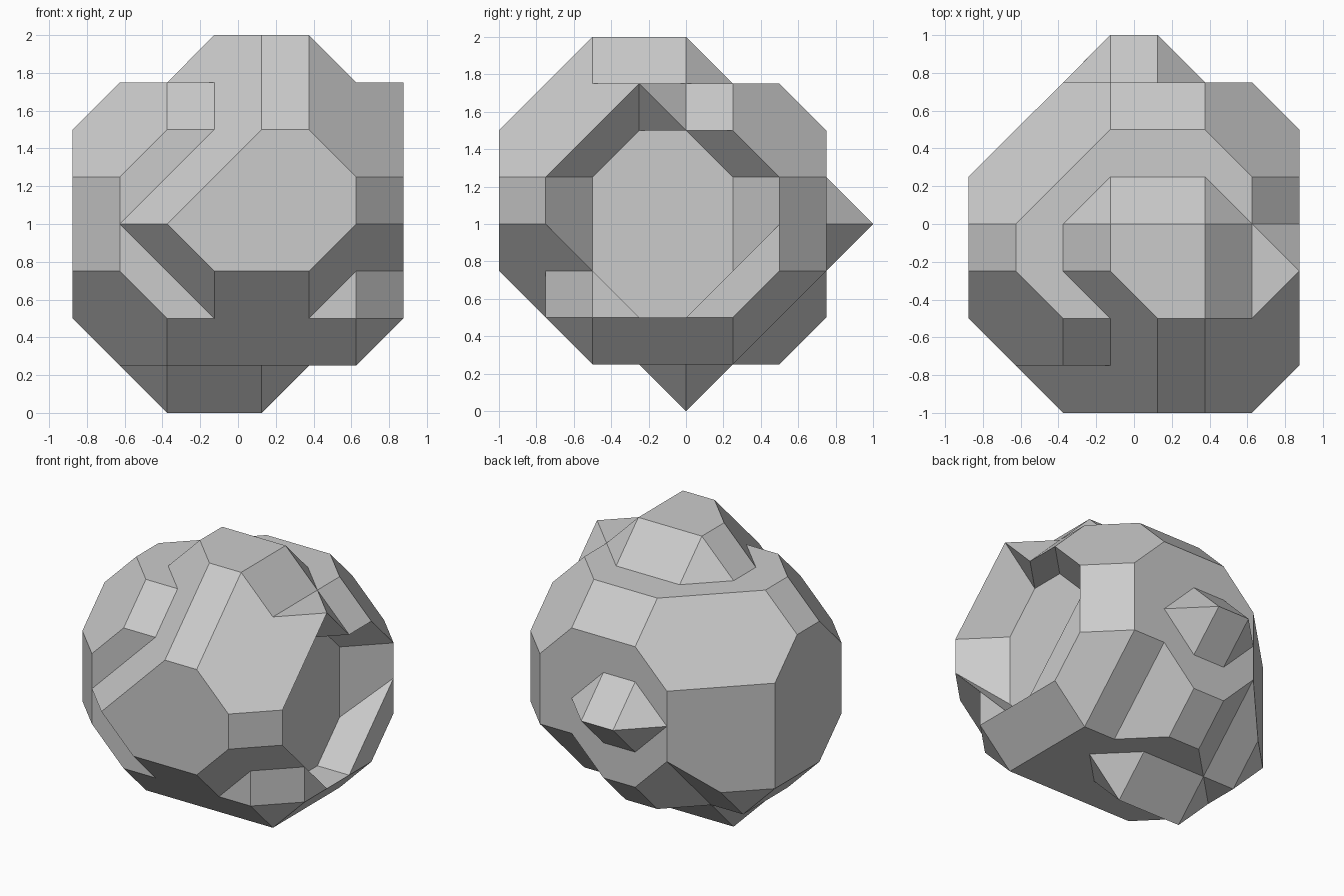
import bpy
import bmesh
from itertools import product

cube = bpy.data.objects.get("Cube")
if cube:
    bpy.data.objects.remove(cube, do_unlink=True)

STEP = 0.25
GRID = [(-0.875 + STEP * i, -1 + STEP * j, -1 + STEP * k)
        for i, j, k in product(range(9), range(9), range(9))]


# Convex block around a set of points
def hull(name, points):
    bm = bmesh.new()
    for x, y, w in points:
        bm.verts.new((x, y, w + 1))
    found = bmesh.ops.convex_hull(bm, input=bm.verts[:])
    loose = set(found["geom_interior"]) | set(found["geom_unused"])
    bmesh.ops.delete(bm, geom=[v for v in loose if isinstance(v, bmesh.types.BMVert)],
                     context="VERTS")
    bmesh.ops.dissolve_limit(bm, angle_limit=0.01, verts=bm.verts[:], edges=bm.edges[:])
    bmesh.ops.recalc_face_normals(bm, faces=bm.faces[:])
    mesh = bpy.data.meshes.new(name)
    bm.to_mesh(mesh)
    bm.free()
    obj = bpy.data.objects.new(name, mesh)
    bpy.context.collection.objects.link(obj)
    return obj


def block(name, rule):
    return hull(name, [p for p in GRID if rule(*p)])


# Rounded ball with one back corner sheared off
def in_ball(x, y, w):
    return (x * x + y * y + w * w <= 1.1 and max(abs(y), abs(w)) <= 0.75
            and y - x <= 1.125 and y - x + w <= 1.375)


# Faceted slab over the front and top
def in_slab(x, y, w):
    return (y <= 0.25 and w >= -0.5 and x <= 0.875
            and w - x - y <= 1.375 and x - y + w <= 1.875 and w - y <= 1.5
            and -y - w <= 1.25 and -x - y - w <= 1.375 and x - y - w <= 1.625
            and x - y <= 1.625 and y + w <= 1 and x + y + w <= 1.375
            and y - x + w <= 1.125 and w - x <= 1.125)


# Crater in the side and the small notch under its brow
def in_crater(x, y, w):
    return (x >= 0.625 and -0.5 <= w <= 0.5 and x + y - w >= -0.125
            and x + y >= 0.125 and y + w >= -0.75 and y - w <= 0.5
            and x - y >= 0.375 and x - y - w >= 0.125)


def in_notch(x, y, w):
    return w >= 0.5 and x + y - w >= -0.125 and x - y - w >= 0.375


# Long knob with pointed ends, lying along x
def knob(name, ends, y, w):
    points = []
    for x in ends:
        for s in (-STEP, STEP):
            points += [(x + s, y, w), (x, y + s, w), (x, y, w + s)]
    return hull(name, points)


# Main body, with a sharper corner low on the front
corner = [(0.875, -0.5, -0.5), (0.625, -0.75, -0.5), (0.625, -0.5, -0.75)]
boulder = hull("boulder", corner + [p for p in GRID if in_ball(*p) and p[1] - p[2] <= 1])

added = [
    block("lower_back", lambda x, y, w: in_ball(x, y, w) and abs(x) + y - w <= 1.375),
    block("top_slab", lambda x, y, w: in_slab(x, y, w) and x + w <= 1.375),
    block("side_slab", lambda x, y, w: in_slab(x, y, w) and w <= 0.75 and x + w <= 1.625),
    knob("back_knob", (-0.125, 0.125), 0.75, 0),
    knob("bottom_ridge", (-0.375, 0.125), 0, -0.75),
]
carved = [block("crater", in_crater), block("crater_notch", in_notch)]

# Fuse the blocks, then carve the crater
bpy.context.view_layer.objects.active = boulder
for part in added + carved:
    mod = boulder.modifiers.new(part.name, "BOOLEAN")
    mod.operation = "DIFFERENCE" if part in carved else "UNION"
    mod.solver = "EXACT"
    mod.object = part
    bpy.ops.object.modifier_apply(modifier=mod.name)
for part in added + carved:
    bpy.data.objects.remove(part, do_unlink=True)

# Merge coplanar facets
bm = bmesh.new()
bm.from_mesh(boulder.data)
bmesh.ops.remove_doubles(bm, verts=bm.verts[:], dist=0.001)
bmesh.ops.dissolve_limit(bm, angle_limit=0.01, verts=bm.verts[:], edges=bm.edges[:])
bm.to_mesh(boulder.data)
bm.free()

# Plain stone colour
stone = bpy.data.materials.new("grey_stone")
stone.use_nodes = True
colour = (0.6, 0.6, 0.6, 1)
stone.diffuse_color = colour
stone.node_tree.nodes["Principled BSDF"].inputs["Base Color"].default_value = colour
boulder.data.materials.clear()
boulder.data.materials.append(stone)
